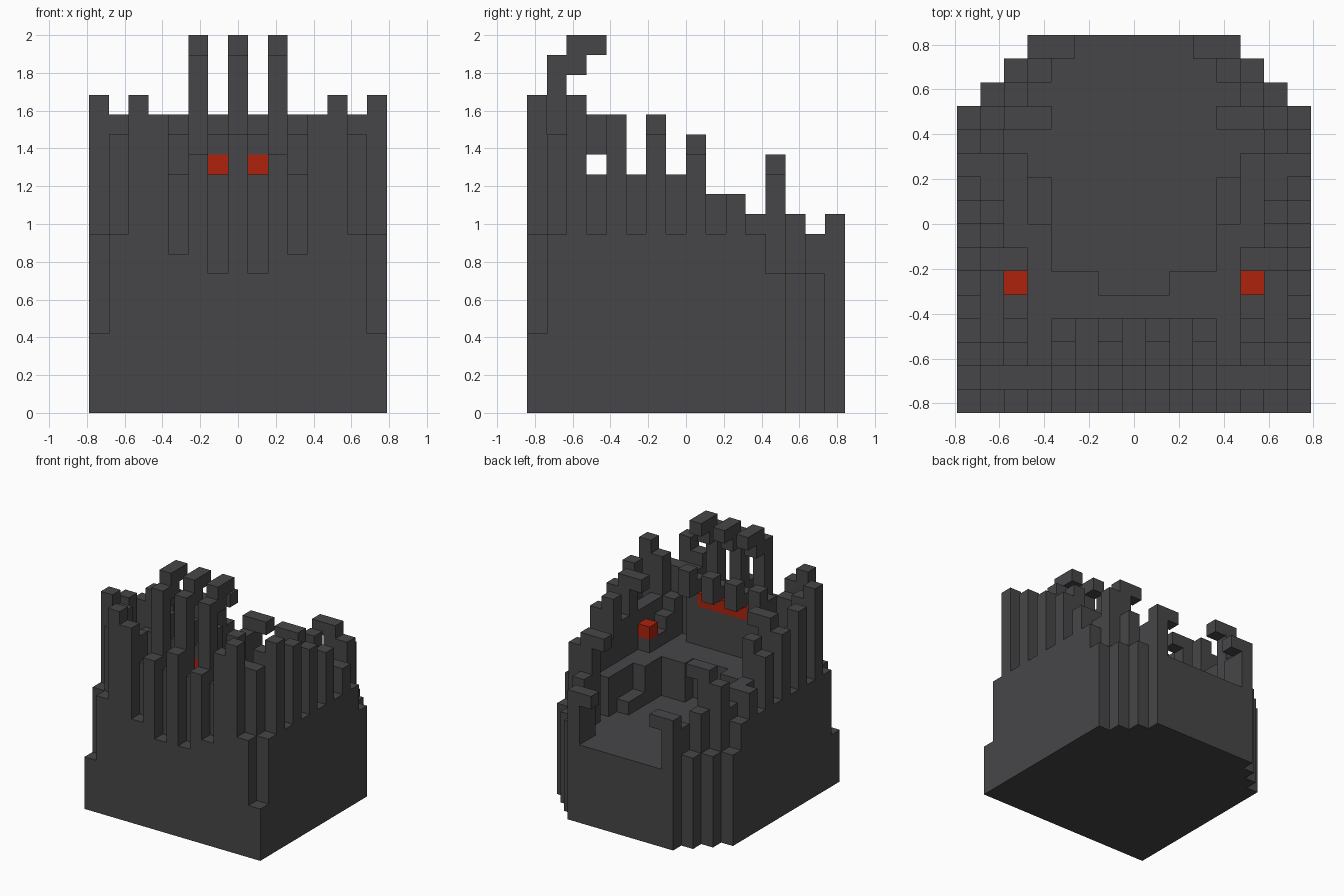
import bpy, bmesh
from mathutils import Vector

if "Cube" in bpy.data.objects:
    bpy.data.objects.remove(bpy.data.objects["Cube"], do_unlink=True)

WIDE, DEEP, TALL = 15, 16, 19
U = 2 / TALL
MID = WIDE // 2


def material(name, rgb):
    mat = bpy.data.materials.new(name)
    mat.use_nodes = True
    mat.diffuse_color = (*rgb, 1)
    mat.node_tree.nodes["Principled BSDF"].inputs["Base Color"].default_value = (*rgb, 1)
    return mat


stone = material("dark stone", (0.062, 0.062, 0.066))
glow = material("glowing red", (0.42, 0.016, 0.004))
colours = {"red_eyes": glow, "red_throat": glow}

cells = {}  # grid cell -> part name; the first part to claim a cell keeps it


def span(v):
    return range(v[0], v[1] + 1) if isinstance(v, tuple) else (v,)


def fill(part, i, j, top, bottom=0):
    """Fill blocks of the grid, mirrored left to right."""
    for a in span(i):
        for b in span(j):
            for k in range(bottom, top):
                for x in {a, WIDE - 1 - a}:
                    cells.setdefault((x, b, k), part)


def row(part, j, i0, tops):
    """A row of columns side by side from i0 inwards."""
    for n, top in enumerate(tops):
        fill(part, i0 + n, j, top)


# Red details
fill("red_eyes", 2, 5, 11, 10)
fill("red_throat", (5, MID), 2, 13, 12)

# Base with stepped back corners
fill("base", 0, 0, 4)
fill("base", (1, MID), 0, 6)
fill("base", (0, MID), (1, 12), 6)
for step in (1, 2, 3):
    fill("base", (step, MID), 12 + step, 6)
    fill("base", step - 1, 11 + step, 7)

# Front wall
row("front_wall", 0, 1, (9, 16, 15, 8, 13, 7, 14))
row("front_wall", 1, 0, (9, 14, 14, 14, 12))
fill("front_wall", 6, 1, 12)
row("front_wall", 2, 1, (15, 12, 9, 14, 13, 14, 13))

# Tall hooked claws and the short teeth between them
for i in (5, MID):
    fill("front_claws", i, 1, 18)
    fill("front_claws", i, 2, 19, 17)
    fill("front_claws", i, 3, 19, 18)
for i in (4, 6):
    fill("front_teeth", i, 3, 15, 13)

# Side walls: outer posts, gaps and inner ring
fill("side_walls", 0, (2, 11), 9)
for j, outer, inner in ((2, 16, 15), (4, 15, 12), (6, 14, 15),
                        (8, 13, 14), (10, 11, 11)):
    fill("side_posts", 0, j, outer)
    fill("side_posts", 1, j, inner)
for j, top in ((3, 12), (5, 12), (7, 12), (9, 11), (11, 10), (12, 12)):
    fill("side_walls", 1, j, top)

# Hooks that curl inwards
fill("side_hooks", 2, 6, 15, 14)
fill("side_hooks", (2, 3), 12, 13, 12)
fill("side_hooks", 1, 12, 12)
fill("back_hooks", (3, 4), 15, 10, 9)

# Back corner posts
fill("back_posts", 2, 12, 12)
fill("back_posts", 2, 13, 10)
fill("back_posts", 3, (14, 15), 9)

# Inner ledges and raised front platform
fill("inner_ledge", 2, 3, 11)
fill("inner_ledge", 2, (4, 5), 10)
fill("inner_ledge", 2, (6, 10), 9)
fill("inner_ledge", 3, (3, 7), 9)
fill("inner_ledge", 3, (8, 9), 7)
fill("front_platform", (4, MID), (3, 4), 9)
fill("front_platform", (4, 5), 5, 9)


def build(part):
    """Skin the exposed sides of every cell in a part."""
    bm = bmesh.new()
    for cell, owner in cells.items():
        if owner != part:
            continue
        for axis in range(3):
            for side in (0, 1):
                near = list(cell)
                near[axis] += 2 * side - 1
                if tuple(near) in cells:
                    continue
                corners = []
                for p, q in ((0, 0), (1, 0), (1, 1), (0, 1)):
                    c = Vector(cell)
                    c[axis] += side
                    c[(axis + 1) % 3] += p
                    c[(axis + 2) % 3] += q
                    corners.append((c - Vector((WIDE / 2, DEEP / 2, 0))) * U)
                if not side:
                    corners.reverse()
                bm.faces.new([bm.verts.new(c) for c in corners])
    bmesh.ops.remove_doubles(bm, verts=bm.verts, dist=U / 100)
    bmesh.ops.dissolve_limit(bm, angle_limit=0.01, verts=bm.verts, edges=bm.edges)
    mesh = bpy.data.meshes.new(part)
    bm.to_mesh(mesh)
    bm.free()
    mesh.materials.append(colours.get(part, stone))
    bpy.context.collection.objects.link(bpy.data.objects.new(part, mesh))


for part in dict.fromkeys(cells.values()):
    build(part)
